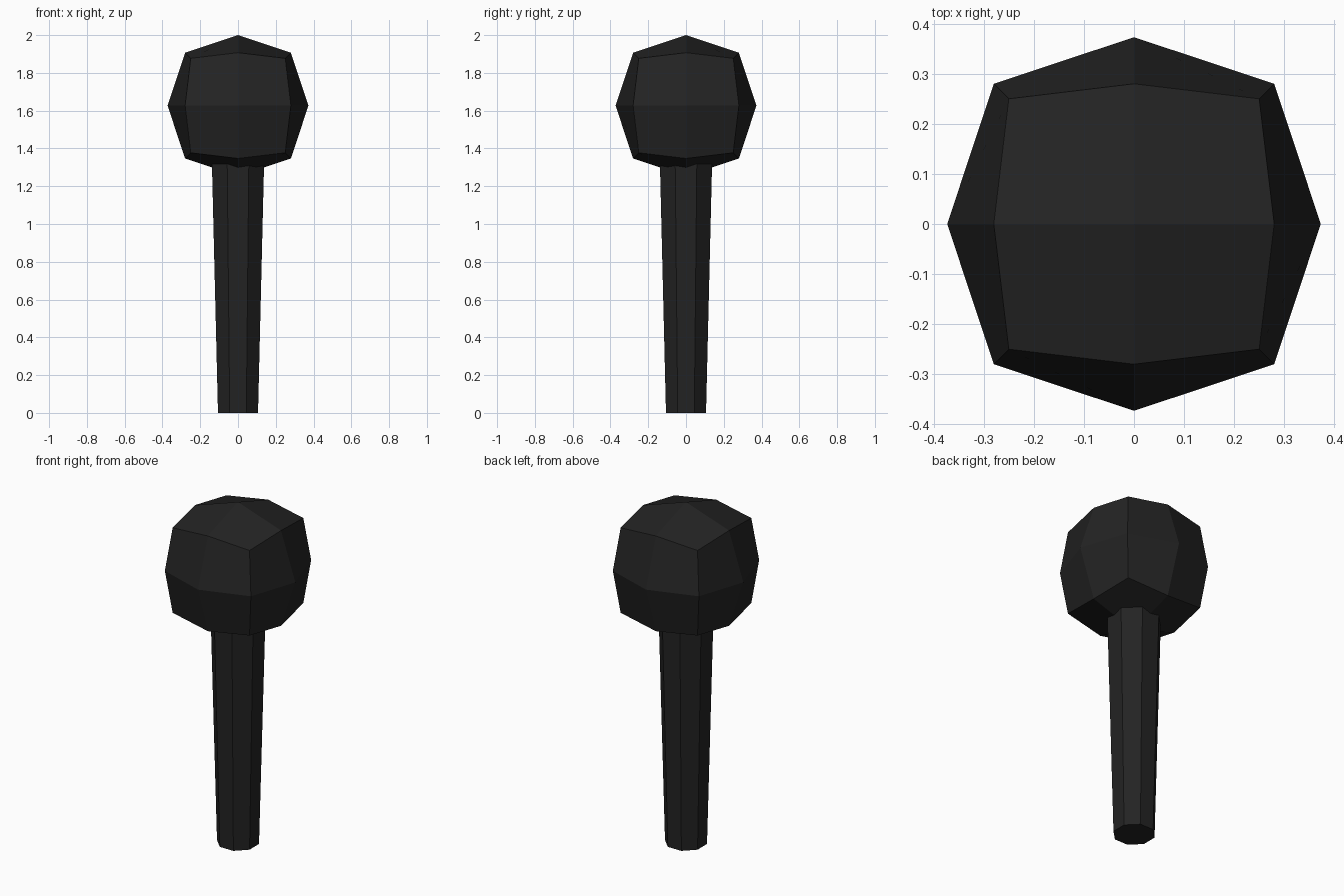
import bpy, bmesh, math
from mathutils import Matrix

if "Cube" in bpy.data.objects:
    bpy.data.objects.remove(bpy.data.objects["Cube"])

black = bpy.data.materials.new("matte_black")
black.diffuse_color = (0.017, 0.017, 0.017, 1)
black.use_nodes = True
black.node_tree.nodes["Principled BSDF"].inputs["Base Color"].default_value = black.diffuse_color


def add_object(name, bm):
    bmesh.ops.recalc_face_normals(bm, faces=bm.faces)
    mesh = bpy.data.meshes.new(name)
    bm.to_mesh(mesh)
    bm.free()
    mesh.materials.append(black)
    obj = bpy.data.objects.new(name, mesh)
    bpy.context.collection.objects.link(obj)
    return obj


# Handle: flat-fronted octagonal taper, running up into the head
HEIGHT, R_BOTTOM, R_TOP = 1.36, 0.106, 0.139
bm = bmesh.new()
corner = 1 / math.cos(math.pi / 8)
bmesh.ops.create_cone(bm, cap_ends=True, segments=8, radius1=R_BOTTOM * corner,
                      radius2=R_TOP * corner, depth=HEIGHT)
bmesh.ops.transform(bm, verts=bm.verts, matrix=Matrix.Translation((0, 0, HEIGHT / 2))
                    @ Matrix.Rotation(math.pi / 8, 4, 'Z'))
add_object("handle", bm)

# Head: cube cut 2x2 per side, bulged so face centres, edges and corners
# sit at their own distance along each axis
BULGE = {1: 0.373, 2: 0.28, 3: 0.25}
bm = bmesh.new()
bmesh.ops.create_cube(bm, size=2)
bmesh.ops.subdivide_edges(bm, edges=bm.edges[:], cuts=1, use_grid_fill=True)
for v in bm.verts:
    v.co *= BULGE[sum(abs(c) > 0.5 for c in v.co)]
    v.co.z += 1.627
add_object("head", bm)
